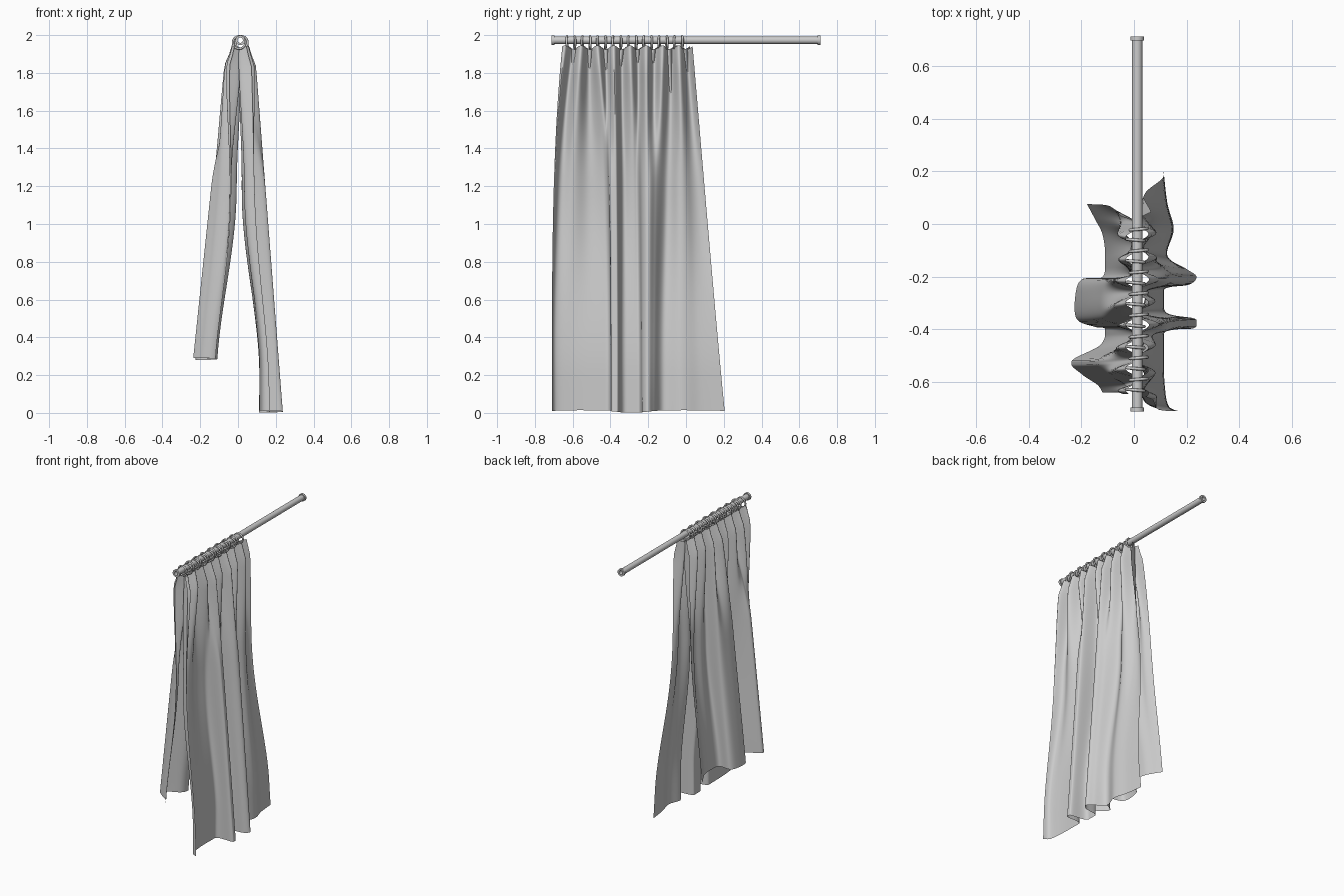
import bpy, bmesh, math
from mathutils import Vector, Matrix

if "Cube" in bpy.data.objects:
    bpy.data.objects.remove(bpy.data.objects["Cube"], do_unlink=True)


def material(name, value):
    m = bpy.data.materials.new(name)
    m.use_nodes = True
    color = (value, value, value, 1)
    m.diffuse_color = color
    m.node_tree.nodes["Principled BSDF"].inputs["Base Color"].default_value = color
    return m


GREY = material("light grey", 0.6)
ROD_X, ROD_Z = .012, 1.973


def add_object(name, bm):
    mesh = bpy.data.meshes.new(name)
    bm.to_mesh(mesh)
    bm.free()
    mesh.materials.append(GREY)
    ob = bpy.data.objects.new(name, mesh)
    bpy.context.collection.objects.link(ob)
    bpy.ops.object.select_all(action="DESELECT")
    ob.select_set(True)
    bpy.context.view_layer.objects.active = ob
    bpy.ops.object.shade_smooth_by_angle(angle=math.radians(50))
    return ob


def spline(points, u):
    """Catmull-Rom point at u in 0..1 along the control points."""
    s = u * (len(points) - 1)
    i = min(int(s), len(points) - 2)
    f = s - i
    a, b, c, d = [Vector(points[min(max(k, 0), len(points) - 1)]) for k in range(i - 1, i + 3)]
    return b + ((c - a) + ((2 * a - 5 * b + 4 * c - d) + (3 * (b - c) + d - a) * f) * f) * f / 2


def smooth(a, b, t):
    t = min(max((t - a) / (b - a), 0), 1)
    return t * t * (3 - 2 * t)


def curtain(name, side, hem, hem_z, front, back, back_rate, cols=160, rows=36):
    """Sheet whose pleats at the rings open into the broad folds of the hem."""
    top_z = 1.945
    length = top_z - hem_z
    bm = bmesh.new()
    grid = []
    for j in range(rows + 1):
        t = j / rows
        drop = t * length
        # innermost and outermost distance from the middle at this height
        near = -0.012 * (1 - smooth(0, .8, drop)) + 0.112 * smooth(.75, 1.75, drop)
        far = 0.045 + 0.03 * smooth(0, .12, drop) + 0.162 * t
        mix = smooth(-.15, .75, drop)
        ripple = 0.3 * (1 - smooth(.5, 1.6, drop))
        line = []
        for i in range(cols + 1):
            u = i / cols
            p = spline(hem, u)
            y_top = front + (back - front) * u
            pleat = 0.5 + 0.5 * math.sin(2 * math.pi * 8 * (y_top - front) / (back - front) + 0.6)
            fold = min(max((p.y - 0.11) / 0.13, 0), 1)
            fold += (1 - fold) * ripple * (.35 + .65 * pleat)
            x = near + (far - near) * (pleat * (1 - mix) + fold * mix)
            rate = 3.5 + (back_rate - 3.5) * u
            spread = 1 - (1 - t) ** rate
            y = y_top + (p.x - y_top) * spread
            z = top_z - drop - 0.02 * (1 - t) ** 6 * (1 - pleat) + 0.006 * t * math.sin(9 * u)
            line.append(bm.verts.new((side * x + ROD_X * (1 - t), y, z)))
        grid.append(line)
    for a, b in zip(grid, grid[1:]):
        for i in range(cols):
            quad = (a[i], a[i + 1], b[i + 1], b[i])
            bm.faces.new(quad[::-side])
    return add_object(name, bm)


# Long outer curtain: hem points as (y, distance from the middle)
curtain("outer_curtain", 1, [
    (-.71, .17), (-.69, .13), (-.62, .115), (-.52, .11), (-.41, .115), (-.395, .23),
    (-.36, .235), (-.335, .12), (-.25, .11), (-.23, .21), (-.2, .24), (-.17, .2),
    (-.12, .125), (-.02, .15), (.08, .125), (.205, .11)], 0.008, -.655, .035, .95)

# Shorter inner curtain
curtain("inner_curtain", -1, [
    (-.64, .12), (-.61, .14), (-.57, .2), (-.52, .24), (-.46, .13), (-.4, .11),
    (-.39, .15), (-.36, .22), (-.27, .225), (-.21, .2), (-.2, .12), (-.12, .11),
    (-.04, .12), (.02, .15), (.075, .18)], 0.285, -.645, .02, 3)


def tube(name, outer, inner, y0, y1, sides=24):
    """Hollow cylinder lying along y."""
    bm = bmesh.new()
    rings = []
    for r, y in ((outer, y0), (outer, y1), (inner, y1), (inner, y0)):
        rings.append([bm.verts.new((ROD_X + r * math.cos(a), y, ROD_Z + r * math.sin(a)))
                      for a in (2 * math.pi * k / sides for k in range(sides))])
    for k in range(4):
        a, b = rings[k], rings[(k + 1) % 4]
        for i in range(sides):
            n = (i + 1) % sides
            bm.faces.new((a[i], a[n], b[n], b[i]))
    bmesh.ops.recalc_face_normals(bm, faces=bm.faces)
    return add_object(name, bm)


# Rod with end collars
tube("rod", .02, .014, -.705, .705)
tube("front_collar", .026, .014, -.712, -.697)
tube("back_collar", .026, .014, .697, .712)

# Hanging rings, leaning to alternate sides
RINGS = 16
for n in range(RINGS):
    lean = 1 if n % 2 else -1
    bm = bmesh.new()
    place = (Matrix.Translation((ROD_X + .006 * lean, -.63 + .61 * n / (RINGS - 1), 1.961))
             @ Matrix.Rotation(math.radians(5 * lean), 4, "Z"))
    loops = []
    for i in range(24):
        a = 2 * math.pi * i / 24
        loop = []
        for k in range(8):
            b = 2 * math.pi * k / 8
            r = .033 + .006 * math.cos(b)
            loop.append(bm.verts.new(place @ Vector((r * math.cos(a), .006 * math.sin(b), r * math.sin(a)))))
        loops.append(loop)
    for i in range(24):
        a, b = loops[i], loops[(i + 1) % 24]
        for k in range(8):
            m = (k + 1) % 8
            bm.faces.new((a[k], a[m], b[m], b[k]))
    bmesh.ops.recalc_face_normals(bm, faces=bm.faces)
    add_object("ring_%02d" % (n + 1), bm)
